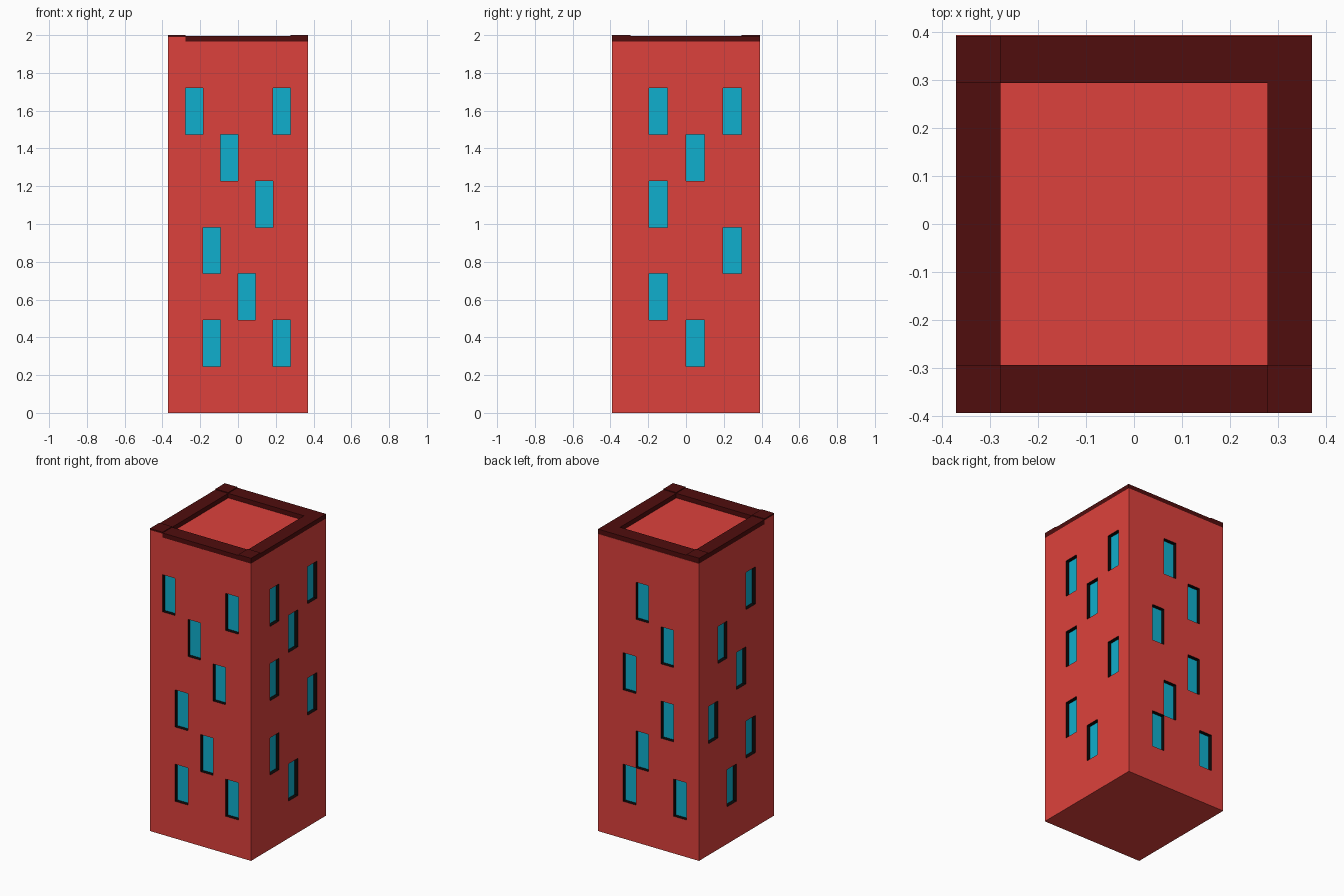
import bpy, bmesh
from mathutils import Matrix, Vector

if "Cube" in bpy.data.objects:
    bpy.data.objects.remove(bpy.data.objects["Cube"])

HX, HY, ROOF, DEPTH = 0.37, 0.3925, 1.965, 0.025
N = 8  # every wall is an 8 x 8 grid of cells


def material(name, rgb):
    m = bpy.data.materials.new(name)
    m.diffuse_color = (*rgb, 1)
    m.use_nodes = True
    m.node_tree.nodes["Principled BSDF"].inputs["Base Color"].default_value = m.diffuse_color
    return m


RED = material("red_wall", (0.72, 0.053, 0.045))
GLASS = material("blue_glass", (0.005, 0.43, 0.61))
REVEAL = material("dark_reveal", (0.004, 0.003, 0.003))
TRIM = material("dark_red_trim", (0.08, 0.004, 0.004))


def finish(bm, name, mats):
    mesh = bpy.data.meshes.new(name)
    bm.to_mesh(mesh)
    bm.free()
    for m in mats:
        mesh.materials.append(m)
    obj = bpy.data.objects.new(name, mesh)
    bpy.context.collection.objects.link(obj)


def box(name, x, y, z, mat):
    bm = bmesh.new()
    size = (x[1] - x[0], y[1] - y[0], z[1] - z[0])
    mid = Vector((x[0] + x[1], y[0] + y[1], z[0] + z[1])) / 2
    bmesh.ops.create_cube(bm, size=1, matrix=Matrix.Translation(mid) @ Matrix.Diagonal((*size, 1)))
    finish(bm, name, [mat])


# Window cells per wall as (row, column), columns counted left to right from outside
WINDOWS = {
    "front": [(6, 1), (6, 6), (5, 3), (4, 5), (3, 2), (2, 4), (1, 2), (1, 6)],
    "right": [(6, 2), (6, 6), (5, 4), (4, 2), (3, 6), (2, 2), (1, 4)],
    "back": [(6, 3), (5, 5), (4, 2), (3, 5), (2, 3), (1, 2), (1, 6)],
    "left": [(6, 5), (5, 2), (4, 4), (3, 1), (2, 5), (1, 3)],
}


def cell(face):
    """Wall name and grid cell of a body face."""
    c, n = face.calc_center_median(), face.normal
    if abs(n.z) > 0.5:
        return None
    if abs(n.y) > 0.5:
        wall, u = ("front", c.x / HX) if n.y < 0 else ("back", -c.x / HX)
    else:
        wall, u = ("right", c.y / HY) if n.x > 0 else ("left", -c.y / HY)
    return wall, int(c.z / ROOF * N), int((u + 1) / 2 * N)


# Tower body: gridded box with window cells pushed inwards
bm = bmesh.new()
bmesh.ops.create_cube(bm, size=1, matrix=Matrix.Translation((0, 0, ROOF / 2))
                      @ Matrix.Diagonal((2 * HX, 2 * HY, ROOF, 1)))
bmesh.ops.subdivide_edges(bm, edges=bm.edges[:], cuts=N - 1, use_grid_fill=True)
bm.normal_update()
wanted = {(wall, r, c) for wall, cells in WINDOWS.items() for r, c in cells}
panes = [f for f in bm.faces if cell(f) in wanted]
for f in panes:
    f.material_index = 1
ring = bmesh.ops.inset_individual(bm, faces=panes, thickness=0, depth=-DEPTH)["faces"]
for f in ring:
    f.material_index = 2
finish(bm, "tower_body", [RED, GLASS, REVEAL])

# Roof parapet strips
IX, IY, TOP = 0.277, 0.293, 1.995
OY = HY - 0.002
box("parapet_front", (-IX, HX), (-HY, -IY), (ROOF, TOP), TRIM)
box("parapet_back", (-IX, HX), (IY, OY), (ROOF, TOP), TRIM)
box("parapet_right", (IX, HX), (-IY, IY), (ROOF, TOP), TRIM)
box("parapet_left", (-HX, -IX), (-IY, OY), (ROOF, TOP), TRIM)

# Front left corner: wall block with a thin cap
box("corner_block", (-HX, -IX), (-HY, -IY), (ROOF, 1.99), RED)
box("corner_cap_front_left", (-HX, -IX), (-HY, -IY), (1.99, 2.0), TRIM)
# Slightly raised caps on the neighbouring corners
box("corner_cap_back_left", (-HX, -IX), (IY, OY), (TOP, 2.0), TRIM)
box("corner_cap_front_right", (IX, HX), (-HY, -IY), (TOP, 2.0), TRIM)
